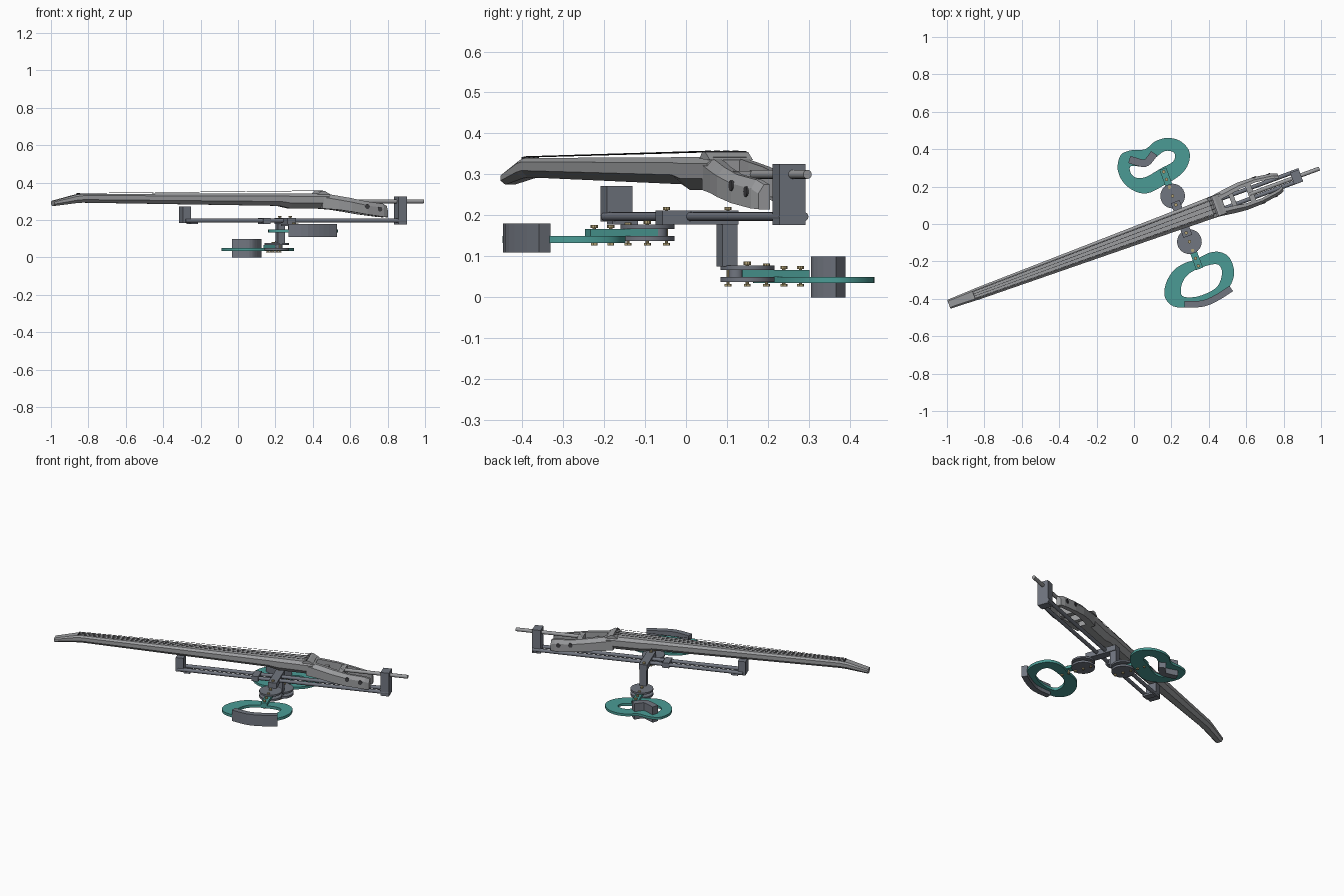
import bpy, bmesh, math
from mathutils import Matrix, Vector

cube = bpy.data.objects.get("Cube")
if cube:
    bpy.data.objects.remove(cube, do_unlink=True)

# Local frame: u runs along the neck, v across it
AX = Matrix.Translation((0, -0.065, 0)) @ Matrix.Rotation(math.radians(20.2), 4, 'Z')


def material(name, rgb):
    m = bpy.data.materials.new(name)
    m.use_nodes = True
    m.diffuse_color = (*rgb, 1)
    m.node_tree.nodes["Principled BSDF"].inputs["Base Color"].default_value = (*rgb, 1)
    return m


BODY = material("body grey", (0.33, 0.335, 0.345))
FRAME = material("slate grey", (0.165, 0.18, 0.215))
TEAL = material("teal", (0.07, 0.33, 0.30))
BRASS = material("brass", (0.47, 0.38, 0.19))
DARK = material("dark grey", (0.05, 0.05, 0.055))


def finish(bm, name, mat, local=True, smooth=False):
    bmesh.ops.recalc_face_normals(bm, faces=bm.faces)
    if local:
        bmesh.ops.transform(bm, matrix=AX, verts=bm.verts)
    me = bpy.data.meshes.new(name)
    bm.to_mesh(me)
    bm.free()
    me.materials.append(mat)
    ob = bpy.data.objects.new(name, me)
    bpy.context.collection.objects.link(ob)
    if smooth:
        bpy.ops.object.select_all(action='DESELECT')
        ob.select_set(True)
        bpy.context.view_layer.objects.active = ob
        bpy.ops.object.shade_smooth_by_angle()
    return ob


def box(name, mat, u, v, z):
    """Box from (low, high) ranges."""
    bm = bmesh.new()
    bmesh.ops.create_cube(bm, size=1)
    for p in bm.verts:
        p.co = [r[0] if c < 0 else r[1] for c, r in zip(p.co, (u, v, z))]
    return finish(bm, name, mat)


def add_rod(bm, a, b, r, sides=16):
    a, b = Vector(a), Vector(b)
    m = Matrix.Translation((a + b) / 2) @ (b - a).to_track_quat('Z', 'Y').to_matrix().to_4x4()
    bmesh.ops.create_cone(bm, cap_ends=True, segments=sides, radius1=r, radius2=r,
                          depth=(b - a).length, matrix=m)


def rod(name, mat, a, b, r, sides=16):
    bm = bmesh.new()
    add_rod(bm, a, b, r, sides)
    return finish(bm, name, mat, smooth=True)


def loft(name, mat, rings):
    """Skin a row of equal-length rings and cap both ends."""
    bm = bmesh.new()
    rows = [[bm.verts.new(p) for p in ring] for ring in rings]
    n = len(rows[0])
    for a, b in zip(rows, rows[1:]):
        for i in range(n):
            bm.faces.new((a[i], a[(i + 1) % n], b[(i + 1) % n], b[i]))
    bm.faces.new(rows[0])
    bm.faces.new(rows[-1])
    return finish(bm, name, mat)


def rounded(pts, closed=True, steps=5):
    """Smooth curve through the points."""
    n, out = len(pts), []
    P = [Vector(p) for p in pts]
    at = (lambda i: P[i % n]) if closed else (lambda i: P[max(0, min(n - 1, i))])
    for i in range(n if closed else n - 1):
        a, b, c, d = (at(i + k) for k in (-1, 0, 1, 2))
        for s in range(steps):
            t = s / steps
            out.append((2 * b + (c - a) * t + (2 * a - 5 * b + 4 * c - d) * t ** 2
                        + (3 * b - a - 3 * c + d) * t ** 3) / 2)
    return out if closed else out + [P[-1]]


def plate(name, mat, outlines, z0, z1):
    """Flat plate whose first outline is the rim and the others are holes."""
    cu = bpy.data.curves.new(name, 'CURVE')
    cu.dimensions, cu.fill_mode, cu.extrude = '2D', 'BOTH', (z1 - z0) / 2
    for pts in outlines:
        sp = cu.splines.new('POLY')
        sp.points.add(len(pts) - 1)
        sp.use_cyclic_u = True
        for p, q in zip(sp.points, pts):
            p.co = (q[0], q[1], 0, 1)
    tmp = bpy.data.objects.new(name + " outline", cu)
    bpy.context.collection.objects.link(tmp)
    me = bpy.data.meshes.new_from_object(tmp.evaluated_get(bpy.context.evaluated_depsgraph_get()))
    bpy.data.objects.remove(tmp, do_unlink=True)
    bm = bmesh.new()
    bm.from_mesh(me)
    bmesh.ops.remove_doubles(bm, verts=bm.verts, dist=1e-5)
    bmesh.ops.translate(bm, verts=bm.verts, vec=(0, 0, (z0 + z1) / 2))
    return finish(bm, name, mat, local=False, smooth=True)


def pad(name, pts, half, z0, z1):
    """Upright cushion following a path."""
    path = rounded(pts, False, 3)
    rings = []
    for i, p in enumerate(path):
        d = (path[min(i + 1, len(path) - 1)] - path[max(i - 1, 0)]).normalized()
        n = Vector((-d.y, d.x)) * half
        rings.append([AX.inverted() @ Vector((*q, z)) for q, z in
                      ((p + n, z0), (p - n, z0), (p - n, z1), (p + n, z1))])
    return loft(name, FRAME, rings)


# Neck: faceted section, with (u, half width, bottom, top) stations
def neck_ring(u, w, b, t):
    h = t - b
    half = [(0.5 * w, b), (w, b + 0.35 * h), (w, t - 0.2 * h), (0.7 * w, t)]
    return [(u, v, z) for v, z in half] + [(u, -v, z) for v, z in reversed(half)]


loft("neck", BODY, [neck_ring(*s) for s in (
    (-1.055, 0.025, 0.275, 0.303), (-0.93, 0.03, 0.29, 0.335), (-0.89, 0.032, 0.293, 0.34),
    (0.23, 0.053, 0.276, 0.342), (0.29, 0.054, 0.262, 0.343), (0.5, 0.06, 0.262, 0.343))])

# Forked tail with cross ties, round ports and a central rod
for s, side in ((1, "left"), (-1, "right")):
    arm = [(0.46, 0.02, 0.058, 0.262, 0.345), (0.55, 0.03, 0.071, 0.255, 0.33),
           (0.62, 0.042, 0.078, 0.245, 0.318), (0.71, 0.046, 0.075, 0.23, 0.30),
           (0.81, 0.032, 0.06, 0.217, 0.287), (0.835, 0.02, 0.05, 0.215, 0.275)]
    loft(side + "_tail_arm", BODY, [
        [(u, s * a, zb), (u, s * b, zb), (u, s * b, zt - 0.022), (u, s * (a + b) / 2, zt), (u, s * a, zt)]
        for u, a, b, zb, zt in arm])
    for u, v, z in ((0.71, 0.0765, 0.272), (0.785, 0.066, 0.258)):
        rod(side + "_port", DARK, (u, s * (v - 0.015), z), (u, s * v, z), 0.013)
box("front_tie", BODY, (0.55, 0.575), (-0.04, 0.04), (0.258, 0.30))
box("rear_tie", BODY, (0.65, 0.68), (-0.055, 0.055), (0.245, 0.308))
rod("tail_rod", BODY, (0.66, -0.003, 0.30), (1.055, -0.003, 0.30), 0.011)

# Bridge, nut and strings
loft("bridge", BODY, [[(u, s * 0.056, z) for s, u, z in
                       ((k, 0.435, 0.338), (k, 0.455, 0.355), (k, 0.475, 0.355), (k, 0.51, 0.335))]
                      for k in (-1, 1)])
box("bridge_slot", DARK, (0.46, 0.464), (-0.056, 0.056), (0.352, 0.357))
box("nut", DARK, (-0.915, -0.909), (-0.022, 0.022), (0.335, 0.343))
bm = bmesh.new()
for k in (-1.5, -0.5, 0.5, 1.5):
    add_rod(bm, (-0.91, k * 0.012, 0.343), (0.46, k * 0.024, 0.357), 0.0012, 6)
finish(bm, "strings", DARK)

# Rail frame under the neck
for s, side in ((1, "left"), (-1, "right")):
    rod(side + "_rail", FRAME, (-0.31, s * 0.027, 0.197), (0.95, s * 0.027, 0.197), 0.011)
box("rear_block", FRAME, (0.90, 0.95), (-0.037, 0.03), (0.177, 0.325))
box("front_block", FRAME, (-0.325, -0.28), (-0.033, 0.033), (0.185, 0.272))
box("front_foot", FRAME, (-0.28, -0.24), (-0.033, 0.033), (0.178, 0.19))
box("rail_clamp", FRAME, (0.245, 0.295), (-0.10, 0.097), (0.178, 0.212))
box("clamp_stop", FRAME, (0.13, 0.17), (-0.04, 0.04), (0.18, 0.212))
box("drop_post", FRAME, (0.25, 0.29), (0.057, 0.097), (0.075, 0.212))

# Pivot joints: stacked discs around a flat arm, held by bolts
for s, side, z in ((-1, "near", 0.135), (1, "far", 0.035)):
    for lo, hi in ((0.002, 0.015), (0.032, 0.043)):
        rod(side + "_disc", FRAME, (0.268, s * 0.13, z + lo), (0.268, s * 0.13, z + hi), 0.066, 32)
    box(side + "_arm", TEAL, (0.25, 0.288), sorted((s * 0.11, s * 0.285)), (z + 0.015, z + 0.032))
    rod(side + "_hub", FRAME, (0.268, s * 0.1, z + 0.01), (0.268, s * 0.1, z + 0.04), 0.02)
    bm = bmesh.new()
    tall = 0.217 - z
    for v, top in ((0.08, tall), (0.13, 0.048), (0.18, 0.044), (0.225, 0.038), (0.268, 0.038)):
        add_rod(bm, (0.268, s * v, z - 0.005), (0.268, s * v, z + top), 0.004, 10)
        add_rod(bm, (0.268, s * v, z - 0.009), (0.268, s * v, z - 0.002), 0.009, 6)
        add_rod(bm, (0.268, s * v, z + top - 0.004), (0.268, s * v, z + top + 0.004), 0.009, 10)
    finish(bm, side + "_bolts", BRASS)

# Support rings
plate("near_ring", TEAL, [
    rounded([(.33, -.19), (.40, -.155), (.46, -.15), (.51, -.18), (.535, -.25), (.52, -.32), (.47, -.38),
             (.40, -.42), (.3, -.445), (.21, -.44), (.165, -.39), (.17, -.32), (.21, -.25), (.27, -.21)]),
    rounded([(.25, -.36), (.265, -.3), (.31, -.255), (.40, -.22), (.455, -.22), (.47, -.27),
             (.44, -.34), (.35, -.385), (.27, -.39)])], 0.133, 0.15)
plate("far_ring", TEAL, [
    rounded([(-.085, .33), (-.065, .375), (-.01, .395), (.06, .40), (.11, .44), (.175, .46), (.245, .445),
             (.295, .39), (.29, .32), (.245, .26), (.165, .21), (.075, .165), (.005, .175),
             (-.055, .22), (-.085, .28)]),
    rounded([(-.015, .31), (.05, .31), (.11, .35), (.165, .39), (.215, .38), (.21, .335),
             (.14, .295), (.06, .25), (.005, .25), (-.02, .28)])], 0.035, 0.05)

# Upright cushions on the rings
pad("near_pad", [(.27, -.43), (.37, -.425), (.45, -.39), (.52, -.345)], 0.017, 0.11, 0.18)
pad("far_pad", [(-.025, .345), (.045, .325), (.075, .335), (.108, .378)], 0.02, 0.0, 0.10)
